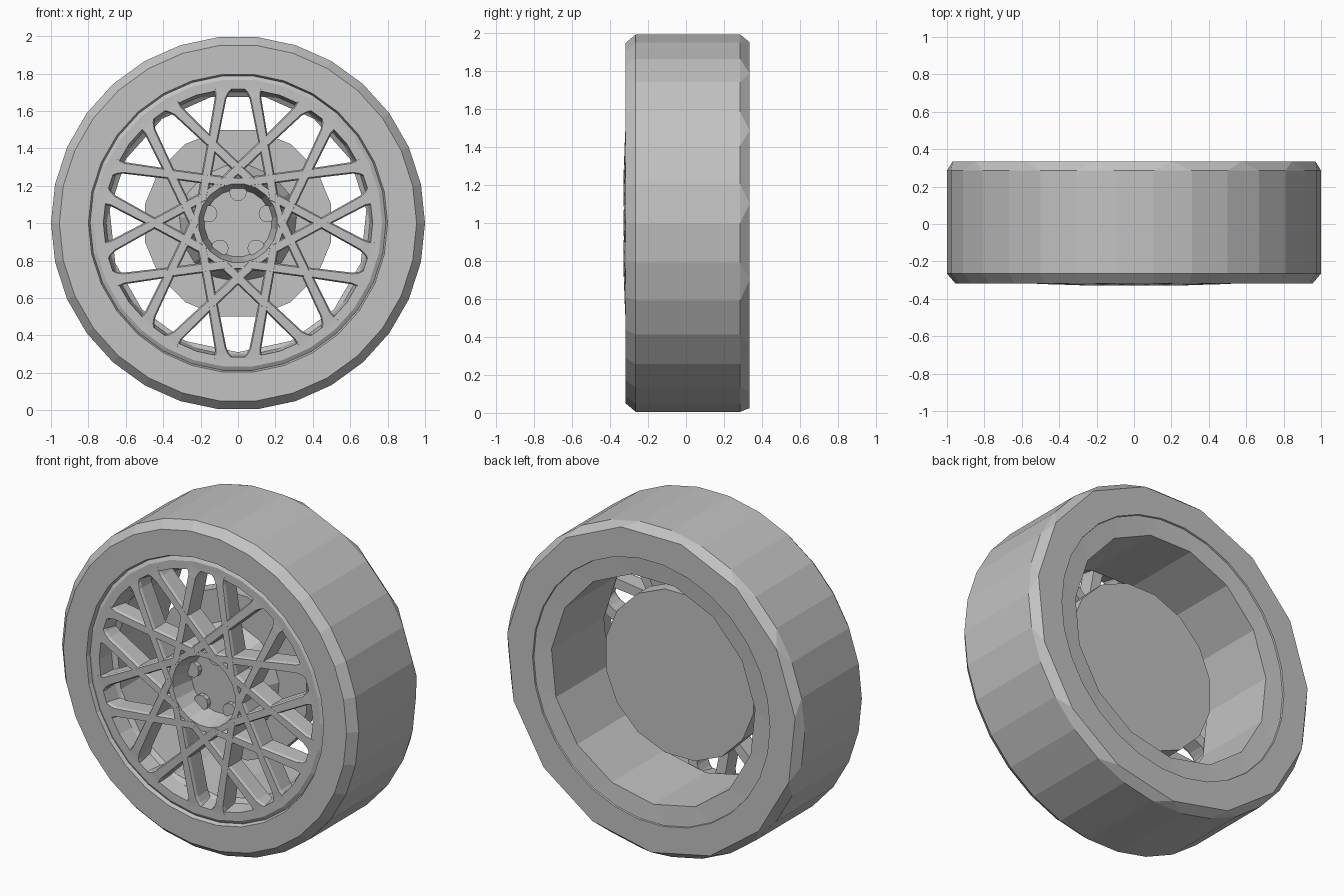
import bpy, bmesh
from math import sin, cos, radians
from mathutils import Vector

if "Cube" in bpy.data.objects:
    bpy.data.objects.remove(bpy.data.objects["Cube"])

GREY = (0.54, 0.54, 0.54, 1)
grey = bpy.data.materials.new("plain grey")
grey.use_nodes = True
grey.diffuse_color = GREY
grey.node_tree.nodes["Principled BSDF"].inputs["Base Color"].default_value = GREY


def polar(r, a, y):
    """Point at radius r, angle a (degrees from straight up), depth y."""
    return Vector((r * sin(radians(a)), y, 1 + r * cos(radians(a))))


def finish(name, bm):
    bmesh.ops.recalc_face_normals(bm, faces=bm.faces)
    mesh = bpy.data.meshes.new(name)
    bm.to_mesh(mesh)
    bm.free()
    mesh.materials.append(grey)
    bpy.context.collection.objects.link(bpy.data.objects.new(name, mesh))


def join_rings(bm, a, b):
    """Skin two rings that may have different numbers of sides."""
    n, m = len(a), len(b)
    i = j = 0
    while i < n or j < m:
        ta, tb = (i + 0.5) / n, (j + 0.5) / m
        p, q = a[i % n], b[j % m]
        if n == m:
            bm.faces.new((p, a[(i + 1) % n], b[(j + 1) % m], q))
            i, j = i + 1, j + 1
        elif j >= m or (i < n and ta < tb):
            bm.faces.new((p, a[(i + 1) % n], q))
            i += 1
        else:
            bm.faces.new((p, b[(j + 1) % m], q))
            j += 1


def lathe(name, profile, closed=False, centre=(0, 0)):
    """Turn (radius, y, sides) rings; open ends are capped."""
    bm = bmesh.new()
    shift = Vector((centre[0], 0, centre[1]))
    rings = [[bm.verts.new(polar(r, (k + 0.5) * 360 / n, y) + shift) for k in range(n)]
             for r, y, n in profile]
    for a, b in zip(rings, rings[1:]):
        join_rings(bm, a, b)
    if closed:
        join_rings(bm, rings[-1], rings[0])
    else:
        bm.faces.new(rings[0])
        bm.faces.new(rings[-1])
    finish(name, bm)


# Tyre: broad flat tread, chamfered shoulders, coarser back
lathe("tyre", [
    (0.785, -0.28, 30), (0.80, -0.318, 30), (0.955, -0.318, 30), (1.0, -0.265, 30),
    (1.0, 0.285, 30), (0.975, 0.335, 15), (0.80, 0.335, 30), (0.79, 0.28, 30),
], closed=True)

# Rim: thin front face, deep straight barrel and a back flange
lathe("rim", [
    (0.80, -0.28, 30), (0.79, -0.296, 30), (0.77, -0.308, 30), (0.72, -0.308, 30),
    (0.705, -0.21, 30), (0.69, -0.19, 15), (0.69, 0.315, 15),
    (0.798, 0.325, 30), (0.795, 0.29, 30), (0.74, 0.25, 15), (0.74, -0.20, 15),
], closed=True)

# Spokes: ten pairs, each crossing its neighbours on the way to the hub
bm = bmesh.new()


def add_spoke(base, side):
    outer = polar(0.735, base + side * 6.4, 0)
    cross = polar(0.446, base + side * 18, 0)
    along = (cross - outer).normalized()
    across = Vector((along.z, 0, -along.x))
    # distance along, front half width, back half width, front y, back y
    stations = [(0, 0.050, 0.056, -0.308, -0.20), (0.025, 0.034, 0.041, -0.309, -0.20),
                (0.06, 0.024, 0.031, -0.312, -0.20), (0.30, 0.020, 0.027, -0.322, -0.205),
                (0.61, 0.020, 0.027, -0.33, -0.20)]
    loops = []
    for d, wf, wb, yf, yb in stations:
        c = outer + along * d
        loops.append([bm.verts.new(c + across * w + Vector((0, y, 0)))
                      for w, y in ((-wf, yf), (wf, yf), (wb, yf + 0.015),
                                   (wb, yb), (-wb, yb), (-wb, yf + 0.015))])
    for a, b in zip(loops, loops[1:]):
        join_rings(bm, a, b)
    bm.faces.new(loops[0])
    bm.faces.new(loops[-1])


for k in range(10):
    for side in (-1, 1):
        add_spoke(k * 36, side)
finish("spokes", bm)

# Hub: flared cup with a sunken face
lathe("hub_cup", [
    (0.255, -0.16, 20), (0.245, -0.328, 20), (0.212, -0.328, 20), (0.18, -0.19, 20),
    (0.18, -0.15, 20),
], closed=True)
lathe("hub_face", [(0.19, -0.19, 20), (0.19, -0.15, 20)])

# Wheel bolts
for k in range(5):
    p = polar(0.165, k * 72, 0)
    lathe("wheel_bolt", [(0.047, -0.22, 10), (0.047, -0.17, 10)],
          centre=(p.x, p.z - 1))

# Brake disc and its tapered centre
lathe("brake_disc", [(0.508, -0.05, 16), (0.508, 0.06, 16)])
lathe("brake_centre", [(0.24, -0.18, 15), (0.32, -0.04, 15)])
